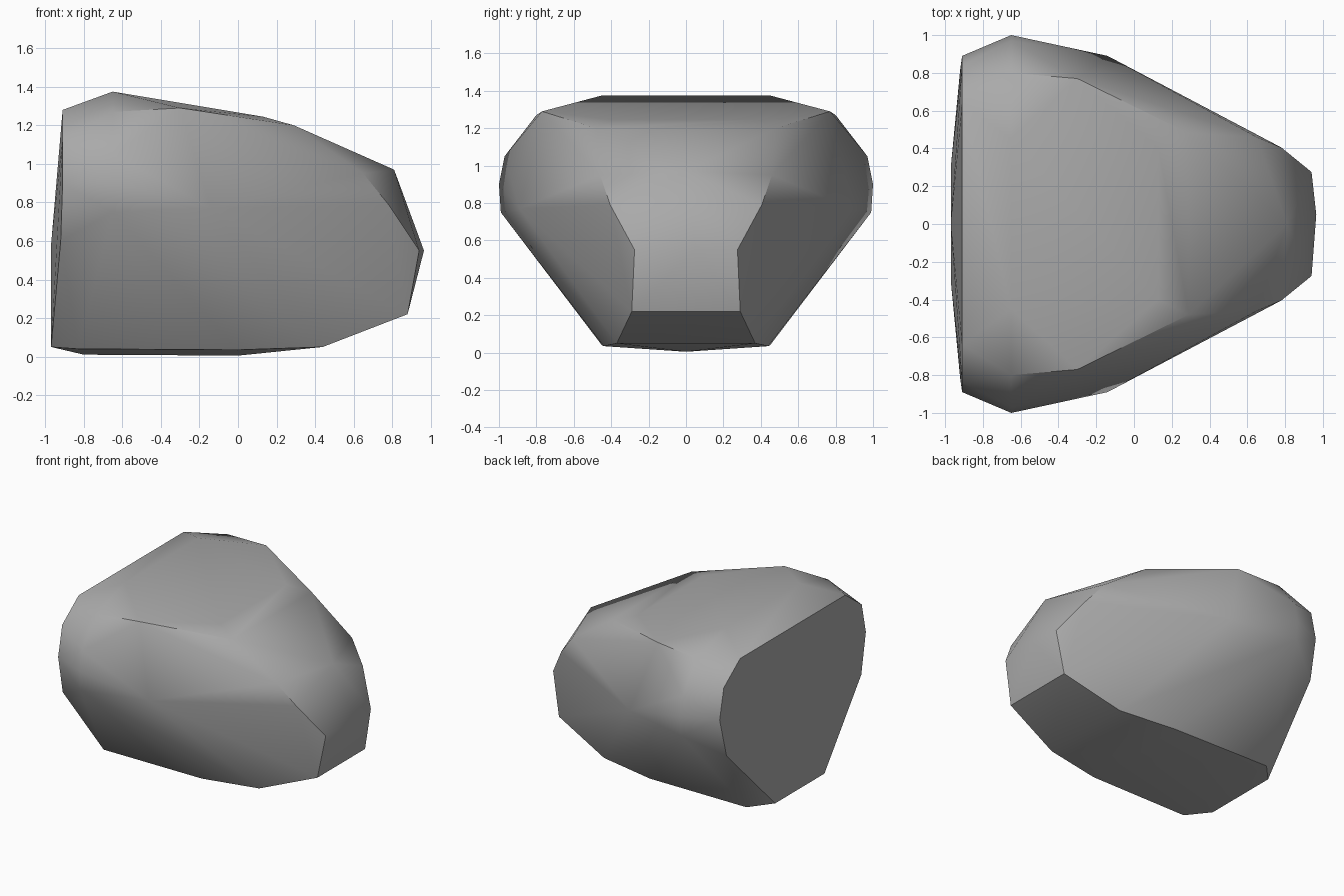
import bpy
import bmesh
import math

# Remove the default object only
default_object = bpy.data.objects.get("Cube")
if default_object is not None:
    bpy.data.objects.remove(default_object, do_unlink=True)


def make_material(name, colour):
    """Create one flat, matte material."""
    material = bpy.data.materials.new(name)
    material.use_nodes = True
    material.diffuse_color = colour
    shader = material.node_tree.nodes["Principled BSDF"]
    shader.inputs["Base Color"].default_value = colour
    shader.inputs["Roughness"].default_value = 0.9
    return material


def mirrored(points):
    """Return each corner together with its twin across the long axis."""
    return [(x, side * y, z) for x, y, z in points for side in (-1, 1)]


# Corners of the boulder lying on its middle plane
ridge = [(-.97, 0, .58), (-.8, 0, .01), (0, 0, .005), (.81, 0, .97), (.965, .05, .55)]

# Blunt back end
blunt_end = [(-.97, .3, .05), (-.92, .82, .6), (-.91, .89, .9),
             (-.91, .84, 1.13), (-.91, .64, 1.28)]

# Rounded crown
crown = [(-.65, .45, 1.375), (-.65, .8, 1.27), (-.3, .77, 1.29),
         (.13, .4, 1.245), (.29, .48, 1.2)]

# Widest part of the flanks
flanks = [(-.65, .97, 1.05), (-.65, 1, .9), (-.65, .99, .75), (-.14, .89, .77)]

# Narrow nose with a small flat facet
nose = [(.65, .46, .95), (.78, .405, .79), (.94, .275, .55), (.88, .29, .22)]

# Shallow underside
underside = [(-.83, .45, .04), (0, .44, .035), (.44, .37, .05)]

corners = ridge + mirrored(blunt_end + crown + flanks + nose + underside)

# Wrap the corners in a convex shell
shell = bmesh.new()
for corner in corners:
    shell.verts.new(corner)
hull = bmesh.ops.convex_hull(shell, input=shell.verts)
unused = {item for item in hull["geom_interior"] + hull["geom_unused"]
          if isinstance(item, bmesh.types.BMVert)}
bmesh.ops.delete(shell, geom=list(unused), context="VERTS")
bmesh.ops.recalc_face_normals(shell, faces=shell.faces)

mesh = bpy.data.meshes.new("boulder")
shell.to_mesh(mesh)
shell.free()
mesh.materials.append(make_material("stone grey", (.4, .4, .4, 1)))

boulder = bpy.data.objects.new("boulder", mesh)
bpy.context.collection.objects.link(boulder)

# Soft facets, with crisp edges at the ends and underside
bpy.ops.object.select_all(action="DESELECT")
boulder.select_set(True)
bpy.context.view_layer.objects.active = boulder
bpy.ops.object.shade_smooth_by_angle(angle=math.radians(35))
